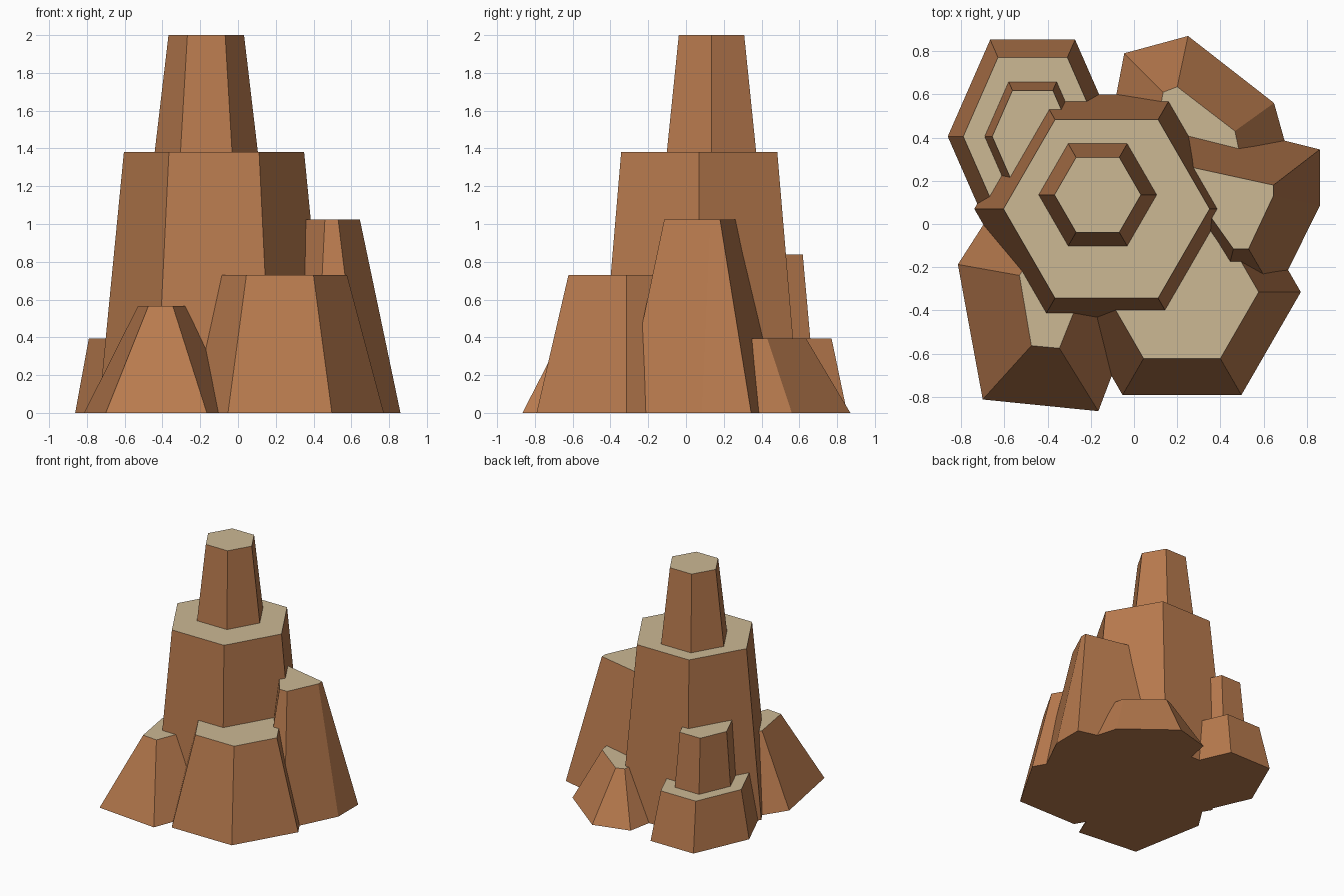
import bpy, bmesh, math

if "Cube" in bpy.data.objects:
    bpy.data.objects.remove(bpy.data.objects["Cube"])


def material(name, rgb):
    m = bpy.data.materials.new(name)
    m.diffuse_color = (*rgb, 1)
    m.use_nodes = True
    m.node_tree.nodes["Principled BSDF"].inputs["Base Color"].default_value = m.diffuse_color
    return m


ROCK = material("rust rock", (0.479, 0.195, 0.076))
CAP = material("pale sand cap", (0.604, 0.479, 0.296))


def frustum(name, base, top, z0, z1):
    """Flat-faced rock between two outlines with equal point counts."""
    bm = bmesh.new()
    lo = [bm.verts.new((x, y, z0)) for x, y in base]
    hi = [bm.verts.new((x, y, z1)) for x, y in top]
    n = len(lo)
    bm.faces.new(lo[::-1])
    bm.faces.new(hi)
    for i in range(n):
        j = (i + 1) % n
        bm.faces.new((lo[i], lo[j], hi[j], hi[i]))
    bmesh.ops.recalc_face_normals(bm, faces=bm.faces)
    bm.normal_update()
    for f in bm.faces:
        f.material_index = 1 if f.normal.z > 0.95 else 0   # sand on level tops
    me = bpy.data.meshes.new(name)
    bm.to_mesh(me)
    bm.free()
    me.materials.append(ROCK)
    me.materials.append(CAP)
    ob = bpy.data.objects.new(name, me)
    bpy.context.collection.objects.link(ob)
    return ob


def hexagon(cx, cy, r, sy=1.0):
    return [(cx + r * math.cos(k * math.pi / 3), cy + sy * r * math.sin(k * math.pi / 3))
            for k in range(6)]


# Regular six-sided tiers: name, centre, base radius, top radius, y stretch, z range
for name, cx, cy, r0, r1, sy, z0, z1 in [
    ("main_tower", -0.127, 0.07, 0.612, 0.477, 1, 0, 1.382),
    ("summit_spire", -0.168, 0.135, 0.273, 0.2, 1, 1.382, 2.0),
    ("front_right_block", 0.222, -0.315, 0.55, 0.355, 1, 0, 0.73),
    ("back_left_lower_tier", -0.469, 0.405, 0.393, 0.321, 1.316, 0, 0.393),
    ("back_left_upper_tier", -0.469, 0.405, 0.222, 0.187, 1.316, 0.393, 0.838),
]:
    frustum(name, hexagon(cx, cy, r0, sy), hexagon(cx, cy, r1, sy), z0, z1)

# Irregular buttresses leaning on the tower (outlines run counter-clockwise)
frustum("right_buttress",
        [(0.86, 0.345), (0.16, 0.52), (0.2, 0.02), (0.41, -0.32), (0.655, -0.33), (0.86, 0.085)],
        [(0.645, 0.18), (0.15, 0.288), (0.3, 0.11), (0.46, -0.115), (0.53, -0.115), (0.645, 0.13)],
        0, 1.025)
frustum("front_left_buttress",
        [(-0.815, -0.187), (-0.70, -0.812), (-0.165, -0.866), (-0.015, -0.47), (-0.515, 0.28)],
        [(-0.53, -0.238), (-0.475, -0.563), (-0.345, -0.575), (-0.245, -0.325), (-0.41, -0.05)],
        0, 0.565)
frustum("back_right_buttress",
        [(-0.045, 0.79), (-0.12, 0.4), (0.1, 0.2), (0.74, 0.23), (0.648, 0.56), (0.25, 0.87)],
        [(0.135, 0.61), (0.1, 0.42), (0.2, 0.25), (0.505, 0.25), (0.467, 0.43), (0.2, 0.635)],
        0, 0.395)
